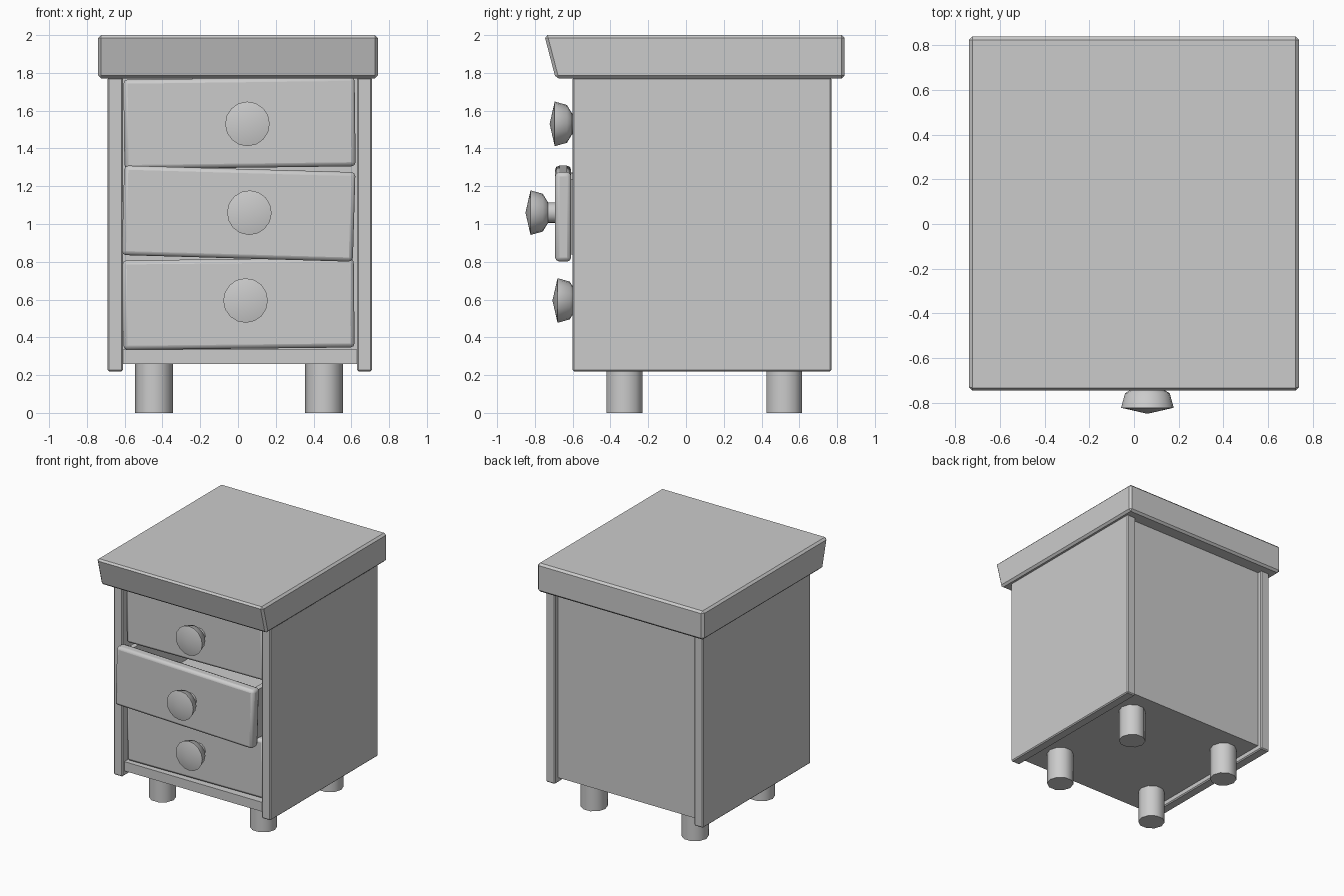
import bpy, bmesh, math
from mathutils import Matrix, Vector

if "Cube" in bpy.data.objects:
    bpy.data.objects.remove(bpy.data.objects["Cube"])


def finish(name, bm, matrix=None, bevel=0, segments=1, smooth=None):
    bmesh.ops.recalc_face_normals(bm, faces=bm.faces[:])
    mesh = bpy.data.meshes.new(name)
    bm.to_mesh(mesh)
    bm.free()
    ob = bpy.data.objects.new(name, mesh)
    bpy.context.collection.objects.link(ob)
    if matrix is not None:
        ob.matrix_world = matrix
    if bevel:
        mod = ob.modifiers.new("bevel", 'BEVEL')
        mod.width, mod.segments = bevel, segments
    if smooth:
        bpy.ops.object.select_all(action='DESELECT')
        ob.select_set(True)
        bpy.context.view_layer.objects.active = ob
        bpy.ops.object.shade_smooth_by_angle(angle=math.radians(smooth))
    return ob


def add_box(bm, lo, hi):
    lo, hi = Vector(lo), Vector(hi)
    m = Matrix.Translation((lo + hi) / 2) @ Matrix.Diagonal((*(hi - lo), 1))
    bmesh.ops.create_cube(bm, size=1, matrix=m)
    return bm


def box(name, lo, hi, **kw):
    return finish(name, add_box(bmesh.new(), lo, hi), **kw)


def lathe_y(name, profile, sides, matrix):
    # profile of (y, radius) pairs spun round the y axis
    bm = bmesh.new()
    vs = [bm.verts.new((r, y, 0)) for y, r in profile]
    es = [bm.edges.new(p) for p in zip(vs, vs[1:])]
    bmesh.ops.spin(bm, geom=vs + es, axis=(0, 1, 0), cent=(0, 0, 0),
                   angle=math.tau, steps=sides, use_duplicate=False)
    bmesh.ops.remove_doubles(bm, verts=bm.verts[:], dist=1e-4)
    return finish(name, bm, matrix, smooth=50)


# Top slab with a front face that slopes back towards the bottom
bm = add_box(bmesh.new(), (-.74, -.75, 1.77), (.74, .84, 2))
for v in bm.verts:
    if v.co.y < 0 and v.co.z < 1.9:
        v.co.y = -.69
finish("top_slab", bm, bevel=.016)

# Carcass
box("left_panel", (-.69, -.6, .22), (-.61, .77, 1.775), bevel=.008)
box("right_panel", (.63, -.6, .22), (.71, .77, 1.775), bevel=.008)
box("back_panel", (-.615, .67, .26), (.635, .73, 1.775))
box("bottom_panel", (-.615, -.575, .26), (.635, .73, .335))

# Ten-sided legs
for xn, x in (("left", -.445), ("right", .455)):
    for yn, y in (("front", -.325), ("back", .52)):
        bm = bmesh.new()
        bmesh.ops.create_cone(bm, cap_ends=True, segments=10, radius1=.1,
                              radius2=.1, depth=.28,
                              matrix=Matrix.Rotation(math.pi / 2, 4, 'Z'))
        finish(f"{yn}_{xn}_leg", bm, Matrix.Translation((x, y, .14)), smooth=40)

# Drawers: crooked front, open tray behind it and a turned knob
KNOB = [(-.157, 0), (-.13, .118), (-.065, .1), (-.038, .055), (.01, .055)]
drawers = (("top", .008, -.565, 1.535, -.7, .05, 1.53),
           ("middle", .003, -.693, 1.055, 1.65, .06, 1.06),
           ("bottom", .003, -.55, .577, -.6, .04, .595))
for name, x, y, z, tilt, kx, kz in drawers:
    rot = Matrix.Rotation(math.radians(tilt), 4, 'Y')
    m = Matrix.Translation((x, y, z)) @ rot
    box(f"{name}_drawer_front", (-.612, 0, -.237), (.612, .085, .237),
        matrix=m, bevel=.022, segments=2, smooth=50)
    bm = bmesh.new()
    for lo, hi in (((-.58, .07, -.2), (.58, 1.15, -.16)),
                   ((-.58, .07, -.2), (-.54, 1.15, .2)),
                   ((.54, .07, -.2), (.58, 1.15, .2)),
                   ((-.58, 1.11, -.2), (.58, 1.15, .2))):
        add_box(bm, lo, hi)
    finish(f"{name}_drawer_tray", bm, m)
    lathe_y(f"{name}_drawer_knob", KNOB, 16, Matrix.Translation((kx, y, kz)) @ rot)
